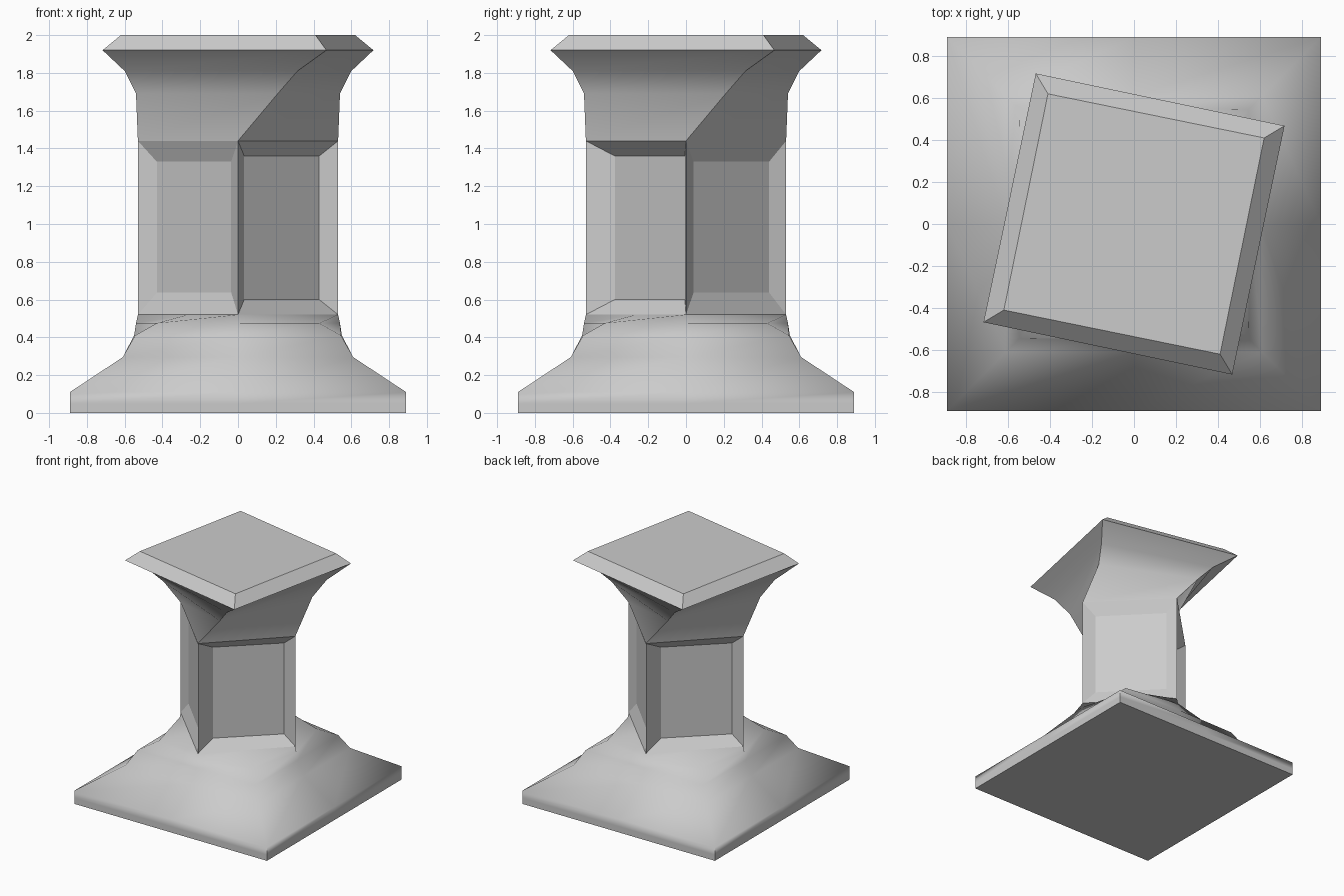
import bpy, math

if "Cube" in bpy.data.objects:
    bpy.data.objects.remove(bpy.data.objects["Cube"])


def make_object(name, verts, faces, smooth_angle=None):
    mesh = bpy.data.meshes.new(name)
    mesh.from_pydata(verts, [], faces)
    mesh.update()
    obj = bpy.data.objects.new(name, mesh)
    bpy.context.collection.objects.link(obj)
    if smooth_angle:
        bpy.ops.object.select_all(action='DESELECT')
        obj.select_set(True)
        bpy.context.view_layer.objects.active = obj
        bpy.ops.object.shade_smooth_by_angle(angle=math.radians(smooth_angle))
    return obj


def four_fold(points):
    """Repeat the points at quarter turns around z, counter-clockwise."""
    ring = list(points)
    for _ in range(3):
        points = [(-y, x, z) for x, y, z in points]
        ring += points
    return ring


def loft(name, rings, smooth_angle, cap_bottom=False, cap_top=False):
    n = len(rings[0])
    verts = [v for ring in rings for v in ring]
    faces = [(r * n + i, r * n + (i + 1) % n, (r + 1) * n + (i + 1) % n, (r + 1) * n + i)
             for r in range(len(rings) - 1) for i in range(n)]
    if cap_bottom:
        faces.append(tuple(reversed(range(n))))
    if cap_top:
        faces.append(tuple(range(len(verts) - n, len(verts))))
    return make_object(name, verts, faces, smooth_angle)


# Stepped base: square rings (side middle, corner, height) blending into the turned shaft
base_profile = [(0.89, 0.89, 0.0), (0.89, 0.89, 0.05), (0.89, 0.89, 0.11),
                (0.61, 0.61, 0.295), (0.55, 0.545, 0.41),
                (0.54, 0.43, 0.475), (0.53, 0.265, 0.52)]
loft("base", [four_fold([(m, 0, z), (c, c, z)]) for m, c, z in base_profile],
     60, cap_bottom=True)

# Shaft: four recessed panels, opposite ones matching
R, Z0, Z1 = 0.53, 0.52, 1.44
panels = [  # outer ends, panel ends, panel bottom and top
    ((-R, 0), (0, -R), (-0.43, -0.04), (-0.036, -0.44), 0.637, 1.33),
    ((0, -R), (R, 0), (0.033, -0.377), (0.43, -0.006), 0.60, 1.36),
]
verts, faces = [], []
for s in (1, -1):
    for a, b, c, d, low, high in panels:
        k = len(verts)
        for p, q, lo, hi in ((a, b, Z0, Z1), (c, d, low, high)):
            verts += [(s * x, s * y, z) for (x, y), z in
                      ((p, lo), (q, lo), (q, hi), (p, hi))]
        faces.append(tuple(range(k + 4, k + 8)))
        for i in range(4):
            j = (i + 1) % 4
            faces.append((k + i, k + j, k + 4 + j, k + 4 + i))
make_object("shaft", verts, faces)

# Flared capital: each ring given by one corner, twisting as it rises
capital_corners = [(0.53, 0.0, 1.44), (0.54, 0.21, 1.69), (0.60, 0.315, 1.81),
                   (0.717, 0.468, 1.92), (0.62, 0.41, 2.0)]
loft("capital", [four_fold([c]) for c in capital_corners], 40, cap_top=True)
